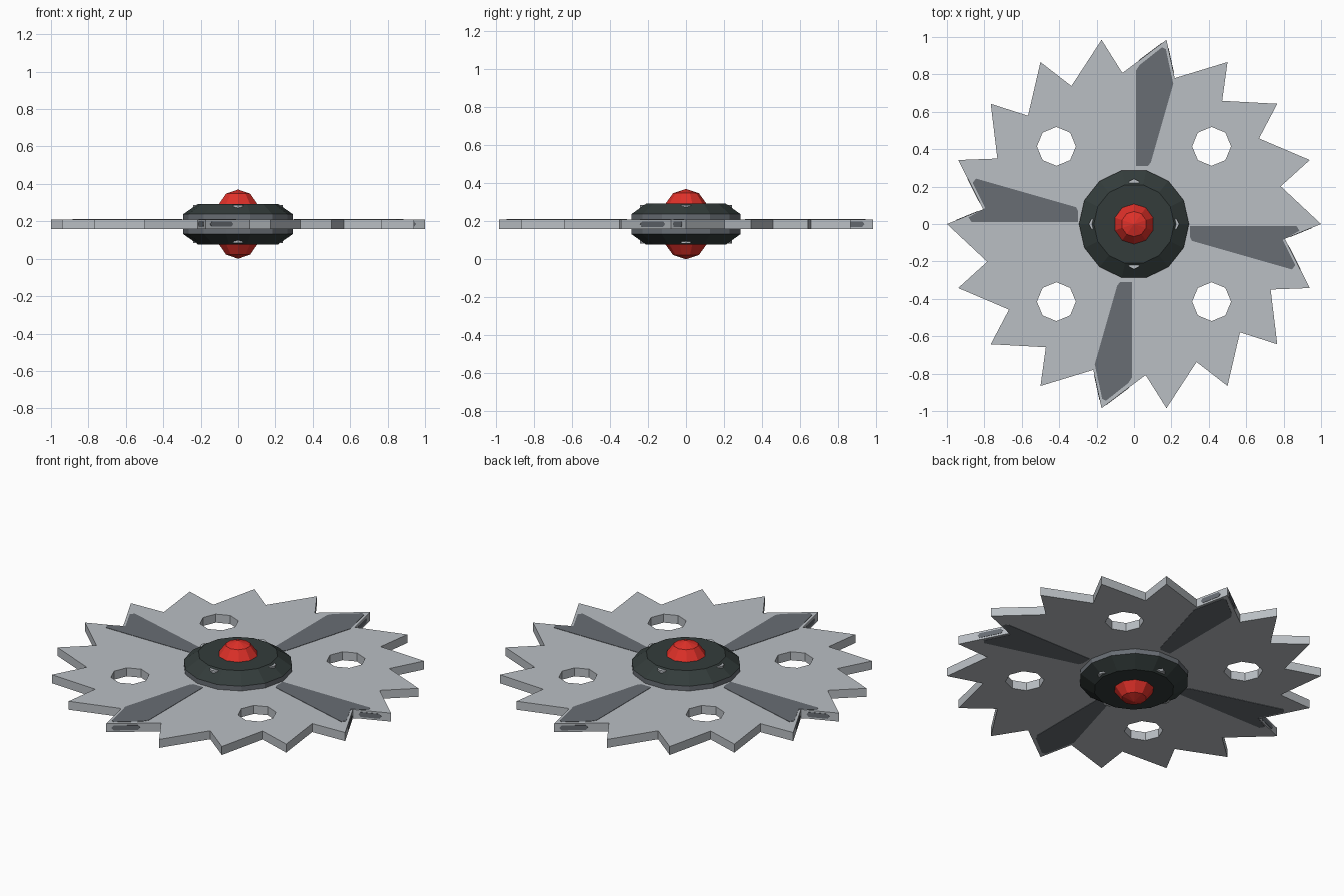
import bpy, bmesh, math
from mathutils import Vector, Matrix

if "Cube" in bpy.data.objects:
    bpy.data.objects.remove(bpy.data.objects["Cube"])

ZC = 0.185      # mid height of the blade
HALF = 0.025    # half blade thickness


def material(name, rgb):
    m = bpy.data.materials.new(name)
    m.diffuse_color = (*rgb, 1)
    m.use_nodes = True
    m.node_tree.nodes["Principled BSDF"].inputs["Base Color"].default_value = m.diffuse_color
    return m


STEEL = material("light steel", (0.49, 0.52, 0.55))
GREY = material("dark grey", (0.14, 0.155, 0.175))
BLACK = material("hub black", (0.033, 0.045, 0.043))
RED = material("red", (0.74, 0.03, 0.022))


def finish(bm, name, *mats):
    bmesh.ops.recalc_face_normals(bm, faces=bm.faces)
    me = bpy.data.meshes.new(name)
    bm.to_mesh(me)
    bm.free()
    for m in mats:
        me.materials.append(m)
    ob = bpy.data.objects.new(name, me)
    bpy.context.collection.objects.link(ob)
    return ob


def polar(r, deg, z=0.0):
    a = math.radians(deg)
    return Vector((r * math.cos(a), r * math.sin(a), z))


def extrude(bm, faces, vec):
    res = bmesh.ops.extrude_face_region(bm, geom=faces)
    verts = [g for g in res["geom"] if isinstance(g, bmesh.types.BMVert)]
    bmesh.ops.translate(bm, verts=verts, vec=vec)


def prism(bm, pts, vec):
    f = bm.faces.new([bm.verts.new(p) for p in pts])
    extrude(bm, [f], vec)


# Toothed blade with four octagonal holes
def tip(k):
    return polar(1.0, 20 * k)


def valley(k):
    return polar(0.81, 20 * k + 14.4)


bm = bmesh.new()
loops = [[p for k in range(18) for p in (tip(k), valley(k))]]
for k in range(4):
    c = polar(0.415 * math.sqrt(2), 45 + 90 * k)
    loops.append([c + polar(0.104, 45 * i) for i in range(8)])
edges = []
for loop in loops:
    vs = [bm.verts.new((p.x, p.y, ZC - HALF)) for p in loop]
    edges += [bm.edges.new((vs[i - 1], vs[i])) for i in range(len(vs))]
bmesh.ops.triangle_fill(bm, use_beauty=True, use_dissolve=False, edges=edges)
extrude(bm, bm.faces[:], (0, 0, 2 * HALF))
finish(bm, "blade", STEEL)

# Dark painted panels: thin plates on both faces, small ones on the tooth edges
side_panel = [(.30, -.01), (.868, -.01), (.885, -.036), (.795, -.085),
              (.862, -.22), (.845, -.243), (.31, -.09), (.30, -.07)]
end_panel = [(.01, .31), (.01, .82), (.03, .85), (.15, .945), (.17, .935),
             (.21, .75), (.09, .33), (.075, .31)]
# (start, end, fraction from, fraction to) along the tooth edges
edge_strips = [(tip(0), valley(-1), .25, .85), (valley(-1), tip(-1), .12, .62),
               (tip(4), valley(4), .10, .62), (tip(4), valley(3), .22, .85)]
bm = bmesh.new()
for turn in (0, math.pi):
    rot = Matrix.Rotation(turn, 3, "Z")
    for panel in (side_panel, end_panel):
        for s in (-1, 1):
            pts = [rot @ Vector((x, y, 0)) for x, y in panel]
            prism(bm, [p + Vector((0, 0, ZC + s * (HALF - .002))) for p in pts],
                  (0, 0, s * .004))
    for a, b, t0, t1 in edge_strips:
        p, q = rot @ a.lerp(b, t0), rot @ a.lerp(b, t1)
        n = (q - p).cross(Vector((0, 0, 1))).normalized() * .002
        d = (q - p).normalized() * .012
        lo, mid, hi = (Vector((0, 0, ZC + h)) for h in (-.014, 0, .014))
        prism(bm, [v - n for v in (p + d + lo, q - d + lo, q + mid,
                                   q - d + hi, p + d + hi, p + mid)], 2 * n)
finish(bm, "blade_panels", GREY)

# Fourteen-sided hub with a grey band round the rim
bm = bmesh.new()
N = 14
rings = [[bm.verts.new(polar(r, 360 * i / N, ZC + z)) for i in range(N)]
         for r, z in ((.215, -.108), (.294, -.053), (.294, .053), (.215, .108))]
for j in range(3):
    for i in range(N):
        f = bm.faces.new((rings[j][i - 1], rings[j][i],
                          rings[j + 1][i], rings[j + 1][i - 1]))
        f.material_index = 1 if j == 1 else 0
bm.faces.new(rings[0])
bm.faces.new(rings[3])
finish(bm, "hub", BLACK, GREY)

# Small studs sunk into the hub slopes
bm = bmesh.new()
for s in (-1, 1):
    for k in range(4):
        c = polar(0.207, 90 * k, ZC + s * .06)
        prism(bm, [c + polar(0.034, 45 * i) for i in range(8)], (0, 0, s * .041))
finish(bm, "hub_studs", STEEL)

# Red domes above and below
for s, name in ((1, "top_dome"), (-1, "bottom_dome")):
    bm = bmesh.new()
    bmesh.ops.create_uvsphere(bm, u_segments=10, v_segments=5, radius=0.115,
                              matrix=Matrix.Translation((0, 0, ZC + s * .07)))
    finish(bm, name, RED)
